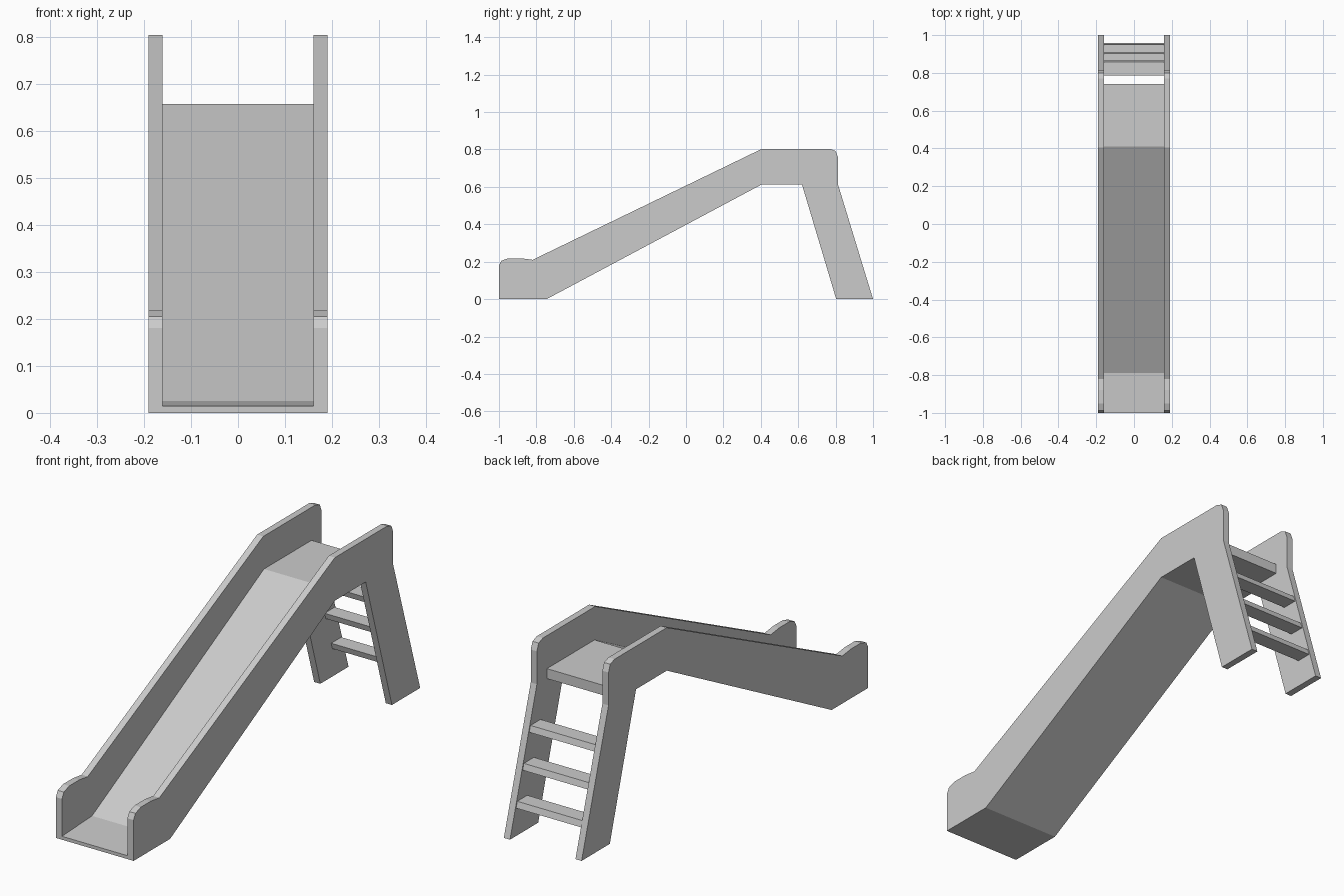
import bpy
import bmesh

cube = bpy.data.objects.get("Cube")
if cube:
    bpy.data.objects.remove(cube, do_unlink=True)

grey = bpy.data.materials.new("light grey")
grey.use_nodes = True
grey.diffuse_color = (0.6, 0.6, 0.6, 1)
grey.node_tree.nodes["Principled BSDF"].inputs["Base Color"].default_value = (0.6, 0.6, 0.6, 1)

HALF_WIDTH = 0.19
INNER = 0.16


def extrude_profile(name, profile, x0, x1):
    """Extrude a closed (y, z) outline from x0 to x1."""
    bm = bmesh.new()
    face = bm.faces.new([bm.verts.new((x0, y, z)) for y, z in profile])
    result = bmesh.ops.extrude_face_region(bm, geom=[face])
    moved = [v for v in result["geom"] if isinstance(v, bmesh.types.BMVert)]
    bmesh.ops.translate(bm, vec=(x1 - x0, 0, 0), verts=moved)
    bmesh.ops.recalc_face_normals(bm, faces=bm.faces)
    mesh = bpy.data.meshes.new(name)
    bm.to_mesh(mesh)
    bm.free()
    mesh.materials.append(grey)
    obj = bpy.data.objects.new(name, mesh)
    bpy.context.collection.objects.link(obj)
    return obj


# Side panels: guard rail, platform side and ladder leg in one outline
side_outline = [
    (-1, 0), (-1, 0.18), (-0.987, 0.205), (-0.95, 0.218), (-0.88, 0.218),
    (-0.82, 0.21), (0.405, 0.803), (0.77, 0.803), (0.80, 0.792), (0.812, 0.76),
    (0.812, 0.615), (1, 0), (0.803, 0), (0.62, 0.613), (0.405, 0.613), (-0.745, 0),
]
for name, side in (("left_side_panel", 1), ("right_side_panel", -1)):
    extrude_profile(name, side_outline, side * INNER, side * HALF_WIDTH)

# Sliding bed with run-out and top platform
bed_outline = [
    (-1, 0), (-1, 0.015), (-0.79, 0.025), (0.41, 0.657), (0.742, 0.657),
    (0.742, 0.613), (0.405, 0.613), (-0.745, 0),
]
extrude_profile("slide_bed", bed_outline, -INNER, INNER)

# Ladder treads, with edges parallel to the sloping legs
LEAN = -0.3
THICK = 0.027
DEPTH = 0.07
for i, (back, top) in enumerate(((0.949, 0.15), (0.903, 0.30), (0.857, 0.45))):
    shift = -LEAN * THICK
    tread = [
        (back, top), (back - DEPTH, top),
        (back - DEPTH + shift, top - THICK), (back + shift, top - THICK),
    ]
    extrude_profile(f"ladder_tread_{i + 1}", tread, -INNER, INNER)
